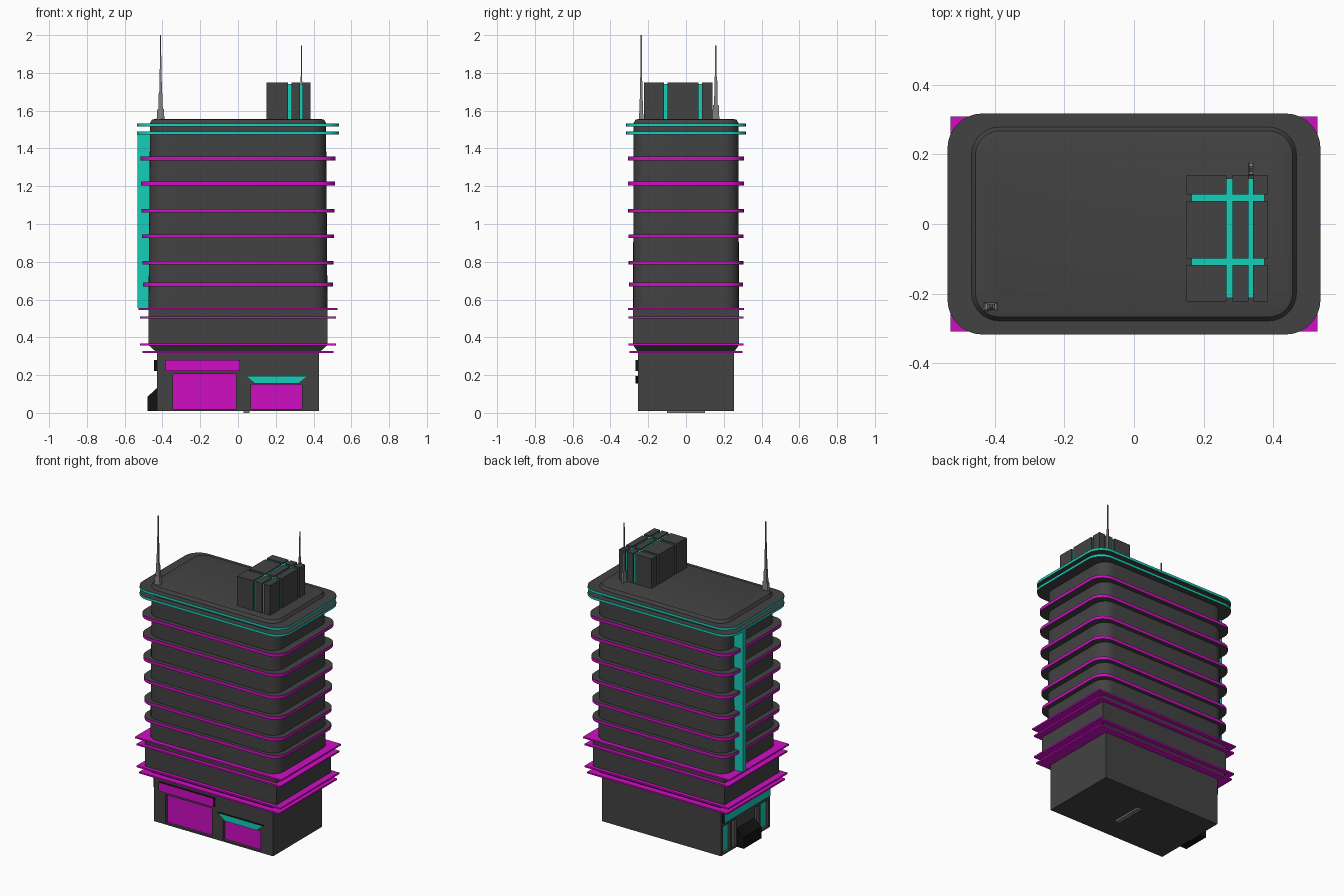
import bpy, bmesh, math
from mathutils import Vector

if "Cube" in bpy.data.objects:
    bpy.data.objects.remove(bpy.data.objects["Cube"])


def material(name, rgb):
    m = bpy.data.materials.new(name)
    m.diffuse_color = (*rgb, 1)
    m.use_nodes = True
    m.node_tree.nodes["Principled BSDF"].inputs["Base Color"].default_value = m.diffuse_color
    return m


DARK = material("dark_grey", (0.055, 0.055, 0.055))
BLACK = material("black", (0.006, 0.006, 0.006))
GREY = material("mid_grey", (0.22, 0.22, 0.22))
PINK = material("magenta", (0.62, 0.004, 0.54))
TEAL = material("teal", (0.008, 0.62, 0.48))


def outline(hx, hy, r=0.0, n=7):
    """Rectangle, with rounded corners when r > 0."""
    if r == 0:
        return [(hx, hy), (-hx, hy), (-hx, -hy), (hx, -hy)]
    pts = []
    for k, (sx, sy) in enumerate([(1, 1), (-1, 1), (-1, -1), (1, -1)]):
        for i in range(n + 1):
            a = math.pi / 2 * (k + i / n)
            pts.append((sx * (hx - r) + r * math.cos(a), sy * (hy - r) + r * math.sin(a)))
    return pts


def loft(name, sections, mat, cap_mat=None, smooth=False):
    """Stack of (outline, z) sections joined by quads and capped."""
    bm = bmesh.new()
    rings = [[bm.verts.new((x, y, z)) for x, y in pts] for pts, z in sections]
    n = len(rings[0])
    for lo, hi in zip(rings, rings[1:]):
        for i in range(n):
            j = (i + 1) % n
            bm.faces.new((lo[i], lo[j], hi[j], hi[i]))
    for cap in (rings[0][::-1], rings[-1]):
        bm.faces.new(cap).material_index = 1 if cap_mat else 0
    return finish(name, bm, [mat, cap_mat] if cap_mat else [mat], smooth)


def finish(name, bm, mats, smooth=False):
    bmesh.ops.recalc_face_normals(bm, faces=bm.faces)
    me = bpy.data.meshes.new(name)
    bm.to_mesh(me)
    bm.free()
    for m in mats:
        me.materials.append(m)
    ob = bpy.data.objects.new(name, me)
    bpy.context.collection.objects.link(ob)
    if smooth:
        bpy.ops.object.select_all(action='DESELECT')
        ob.select_set(True)
        bpy.context.view_layer.objects.active = ob
        bpy.ops.object.shade_smooth_by_angle(angle=math.radians(30))
    return ob


def box(name, x, y, z, mat, face=None, face_mat=None):
    """Box from three ranges; the side facing 'face' may get its own colour."""
    bm = bmesh.new()
    bmesh.ops.create_cube(bm, size=1)
    for v in bm.verts:
        v.co = Vector(r[0] + (c + 0.5) * (r[1] - r[0]) for r, c in zip((x, y, z), v.co))
    bm.normal_update()
    if face:
        for f in bm.faces:
            if f.normal.dot(Vector(face)) > 0.9:
                f.material_index = 1
    return finish(name, bm, [mat, face_mat] if face else [mat])


def extrude(name, pts, vec, mats):
    """Flat polygon pushed along a vector; the first face takes the last material."""
    bm = bmesh.new()
    f = bm.faces.new([bm.verts.new(p) for p in pts])
    new = bmesh.ops.extrude_face_region(bm, geom=[f], use_keep_orig=True)
    f.material_index = len(mats) - 1
    bmesh.ops.translate(bm, vec=vec, verts=[g for g in new['geom'] if isinstance(g, bmesh.types.BMVert)])
    return finish(name, bm, mats)


# Street-level block with recessed openings
base = loft("base_block", [(outline(0.43, 0.253), 0.01), (outline(0.43, 0.253), 0.34)], DARK)


def recess(name, x, y, z, mat, face, depth=0.018):
    cut = box(name + "_cutter", x, y, z, DARK)
    cut.hide_render = True
    cut.hide_set(True)
    m = base.modifiers.new(name, 'BOOLEAN')
    m.operation, m.solver, m.object = 'DIFFERENCE', 'EXACT', cut
    if face == 'front':
        box(name, x, (-0.253 + depth, -0.23), z, mat)
    else:
        box(name, (-0.43 + depth, -0.408), y, z, mat)


recess("large_shop_window", (-0.345, -0.01), (-0.30, -0.232), (0.02, 0.205), PINK, 'front')
recess("small_shop_window", (0.07, 0.34), (-0.30, -0.232), (0.02, 0.15), PINK, 'front')
for s, side in ((1, "back"), (-1, "front")):
    recess("side_window_" + side, (-0.47, -0.41), sorted((s * 0.155, s * 0.235)), (0.02, 0.195), TEAL, 'left')
    recess("side_door_" + side, (-0.47, -0.41), sorted((s * 0.095, s * 0.14)), (0.02, 0.195), GREY, 'left')
box("floor_strip", (0.03, 0.06), (-0.1, 0.1), (0, 0.012), GREY)

# Signs, awning and entrance hood
box("shop_sign", (-0.385, 0.01), (-0.267, -0.25), (0.223, 0.28), BLACK, (0, -1, 0), PINK)
box("side_sign", (-0.446, -0.425), (-0.235, 0.24), (0.223, 0.28), BLACK, (-1, 0, 0), TEAL)
extrude("awning", [(0.04, -0.267, 0.195), (0.09, -0.267, 0.155), (0.32, -0.267, 0.155), (0.37, -0.267, 0.195)],
        (0, 0.017, 0), [BLACK, TEAL])
extrude("entrance_hood", [(-0.425, -0.09, 0.01), (-0.48, -0.09, 0.01), (-0.48, -0.09, 0.085), (-0.425, -0.09, 0.135)],
        (0, 0.18, 0), [BLACK])

# Podium flaring out over the base, with square ledges
loft("podium", [(outline(0.43, 0.253), 0.32), (outline(0.475, 0.281), 0.36), (outline(0.475, 0.281), 0.55)], DARK)
for i, (z, hx, hy) in enumerate([(0.323, 0.505, 0.298), (0.362, 0.518, 0.304), (0.505, 0.518, 0.304), (0.55, 0.527, 0.308)]):
    loft(f"square_ledge_{i + 1}", [(outline(hx, hy), z - 0.005), (outline(hx, hy), z + 0.005)], PINK)

# Rounded tower with chamfered roof
loft("tower", [(outline(0.474, 0.28, 0.08), 0.54), (outline(0.466, 0.278, 0.08), 1.535),
               (outline(0.455, 0.267, 0.07), 1.552), (outline(0.435, 0.247, 0.06), 1.557)], DARK, smooth=True)

# Rounded floor slabs with coloured rims
for i, z in enumerate([0.68, 0.795, 0.935, 1.07, 1.215, 1.347]):
    o = outline(0.504 + 0.0025 * i, 0.303 + 0.001 * i, 0.09)
    loft(f"floor_ring_{i + 1}", [(o, z - 0.01), (o, z + 0.01)], PINK, DARK, True)
for i, z in enumerate([1.482, 1.525]):
    o = outline(0.535, 0.317, 0.1)
    loft(f"roof_ring_{i + 1}", [(o, z - 0.008), (o, z + 0.008)], TEAL, DARK, True)

# Vertical light fin on the left side
box("side_fin", (-0.532, -0.46), (0.14, 0.175), (0.555, 1.478), TEAL)

# Roof plant: nine blocks around a glowing core
xs = [(0.15, 0.266), (0.283, 0.328), (0.342, 0.385)]
ys = [(-0.222, -0.117), (-0.099, 0.066), (0.084, 0.14)]
for i, x in enumerate(xs):
    for j, y in enumerate(ys):
        box(f"plant_block_{i + 1}_{j + 1}", x, y, (1.55, 1.75), DARK)
box("plant_core", (0.165, 0.375), (-0.212, 0.13), (1.55, 1.742), TEAL)


# Stepped antennas
def antenna(name, cx, cy, steps):
    for k, (wx, wy, z0, z1) in enumerate(steps):
        a = [(cx + px, cy + py) for px, py in outline(wx, wy)]
        b = [(cx + px * 0.8, cy + py * 0.8) for px, py in outline(wx, wy)]
        loft(f"{name}_stage_{k + 1}", [(a, z0), (b, z1)], GREY)


antenna("tall_antenna", -0.41, -0.237, [(0.021, 0.012, 1.55, 1.61), (0.012, 0.009, 1.61, 1.69),
                                        (0.007, 0.006, 1.69, 1.82), (0.004, 0.004, 1.82, 2.0)])
antenna("short_antenna", 0.336, 0.158, [(0.007, 0.019, 1.55, 1.63), (0.005, 0.009, 1.63, 1.78),
                                        (0.003, 0.004, 1.78, 1.945)])
